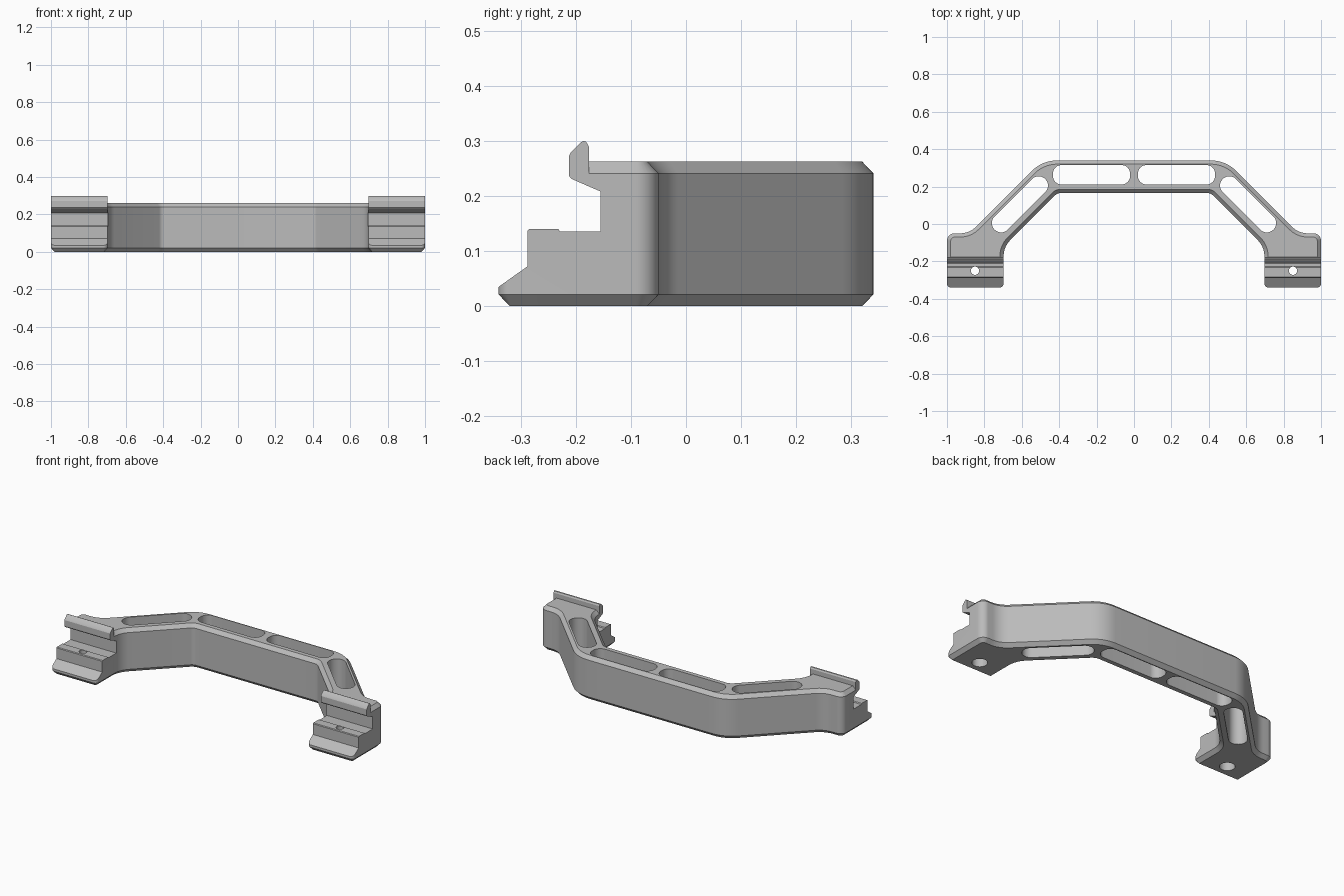
import bpy, bmesh, math
from mathutils import Vector

if "Cube" in bpy.data.objects:
    bpy.data.objects.remove(bpy.data.objects["Cube"])

grey = bpy.data.materials.new("grey metal")
grey.diffuse_color = (0.5, 0.5, 0.5, 1)
grey.use_nodes = True
grey.node_tree.nodes["Principled BSDF"].inputs["Base Color"].default_value = grey.diffuse_color


def fillet(corners, steps=8):
    """Round each (x, y, radius) corner of a closed outline."""
    out = []
    n = len(corners)
    for i, (x, y, r) in enumerate(corners):
        p = Vector((x, y))
        a = (Vector(corners[i - 1][:2]) - p).normalized()
        b = (Vector(corners[(i + 1) % n][:2]) - p).normalized()
        half = a.angle(b) / 2
        centre = p + (a + b).normalized() * (r / math.sin(half))
        t = r / math.tan(half)
        u, v = p + a * t - centre, p + b * t - centre
        for k in range(steps + 1):
            f = k / steps
            out.append(centre + (u * (1 - f) + v * f).normalized() * r)
    return out


def inset(pts, d):
    """Offset a counterclockwise outline inwards by d."""
    out = []
    for i, p in enumerate(pts):
        e1 = (p - pts[i - 1]).normalized()
        e2 = (pts[(i + 1) % len(pts)] - p).normalized()
        n1, n2 = Vector((-e1.y, e1.x)), Vector((-e2.y, e2.x))
        out.append(p + (n1 + n2) * (d / (1 + n1.dot(n2))))
    return out


def loft(bm, rings):
    """Skin a stack of equal-length rings and cap both ends."""
    vs = [[bm.verts.new(p) for p in ring] for ring in rings]
    n = len(vs[0])
    for lo, hi in zip(vs, vs[1:]):
        for i in range(n):
            j = (i + 1) % n
            bm.faces.new((lo[i], lo[j], hi[j], hi[i]))
    bm.faces.new(vs[0][::-1])
    bm.faces.new(vs[-1])


def flat(pts, z):
    return [(p[0], p[1], z) for p in pts]


def side(pts, x):
    return [(x, p[0], p[1]) for p in pts]


def make(name, bm):
    bmesh.ops.recalc_face_normals(bm, faces=bm.faces)
    me = bpy.data.meshes.new(name)
    bm.to_mesh(me)
    bm.free()
    me.materials.append(grey)
    ob = bpy.data.objects.new(name, me)
    bpy.context.collection.objects.link(ob)
    return ob


def circle(x, y, r, n=24):
    return [(x + r * math.cos(2 * math.pi * k / n), y + r * math.sin(2 * math.pi * k / n)) for k in range(n)]


# Handle body with both feet: rounded plan outline, chamfered top and bottom
right = [(0.41, 0.165, 0.04), (0.697, -0.122, 0.12), (0.697, -0.34, 0.022), (1, -0.34, 0.022),
         (1, -0.05, 0.04), (0.88, -0.05, 0.12), (0.49, 0.34, 0.19)]
plan = fillet(right + [(-x, y, r) for x, y, r in reversed(right)])
small = inset(plan, 0.02)
bm = bmesh.new()
loft(bm, [flat(small, 0), flat(plan, 0.021), flat(plan, 0.241), flat(small, 0.262)])
body = make("handle_body", bm)

# Cutter: lightening slots and screw holes
bm = bmesh.new()
for s in (-1, 1):
    x0, x1, y0, y1, r = s * 0.021, s * 0.433, 0.211, 0.315, 0.045
    loft(bm, [flat(fillet([(x0, y0, r), (x1, y0, r), (x1, y1, r), (x0, y1, r)]), z) for z in (-0.1, 0.4)])
    ring = []
    for cx, cy, start in ((0.71, 0.005, -135), (0.51, 0.205, 45)):
        for k in range(17):
            a = math.radians(start + 180 * k / 16)
            ring.append((s * (cx + 0.05 * math.cos(a)), cy + 0.05 * math.sin(a)))
    loft(bm, [flat(ring, z) for z in (-0.1, 0.4)])
    loft(bm, [flat(circle(s * 0.85, -0.25, 0.022), z) for z in (-0.1, 0.4)])
slots = make("slot_cutter", bm)

# Cutter: wide recesses for the screw heads underneath
bm = bmesh.new()
for s in (-1, 1):
    loft(bm, [flat(circle(s * 0.85, -0.25, 0.042), z) for z in (-0.1, 0.06)])
recess = make("screw_recess_cutter", bm)

# Cutter: stepped clamp profile along the front of the feet
step = [(-0.5, 0.035), (-0.34, 0.035), (-0.288, 0.072), (-0.288, 0.136), (-0.284, 0.14), (-0.232, 0.14),
        (-0.228, 0.135), (-0.155, 0.135), (-0.155, 0.208), (-0.176, 0.217), (-0.176, 0.4), (-0.5, 0.4)]
bm = bmesh.new()
loft(bm, [side(step, x) for x in (-1.2, 1.2)])
steps = make("clamp_step_cutter", bm)

bpy.context.view_layer.objects.active = body
for cutter in (steps, slots, recess):
    cutter.hide_render = True
    mod = body.modifiers.new("cut", 'BOOLEAN')
    mod.operation = 'DIFFERENCE'
    mod.solver = 'EXACT'
    mod.object = cutter
    bpy.ops.object.modifier_apply(modifier=mod.name)
    bpy.data.objects.remove(cutter)

# Hooked lips above the clamp steps
lip = [(-0.176, 0.217), (-0.208, 0.231), (-0.212, 0.236), (-0.212, 0.273), (-0.209, 0.279), (-0.191, 0.297),
       (-0.186, 0.3), (-0.181, 0.298), (-0.176, 0.289)]
parts = [body]
for s, label in ((-1, "left"), (1, "right")):
    bm = bmesh.new()
    loft(bm, [side(lip, s * x) for x in (0.697, 1.0)])
    parts.append(make(label + "_hook_lip", bm))

# Smooth rounded corners, keep the machined edges sharp
for ob in parts:
    bpy.ops.object.select_all(action='DESELECT')
    ob.select_set(True)
    bpy.context.view_layer.objects.active = ob
    bpy.ops.object.shade_smooth_by_angle(angle=math.radians(25))
